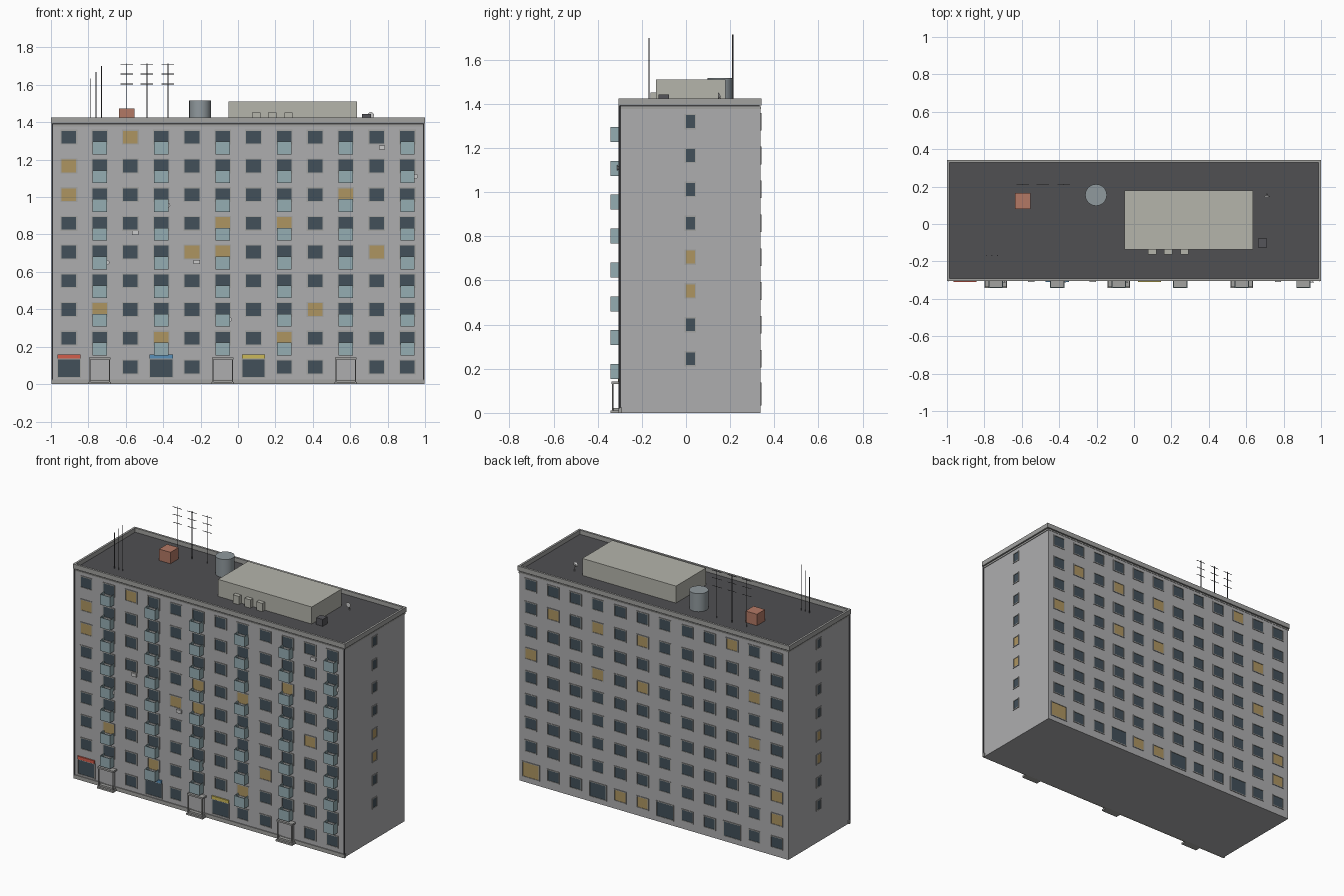
import bpy, bmesh, math
from mathutils import Matrix, Vector

if "Cube" in bpy.data.objects:
    bpy.data.objects.remove(bpy.data.objects["Cube"])


def mat(name, r, g, b):
    m = bpy.data.materials.new(name)
    m.diffuse_color = (r, g, b, 1)
    m.use_nodes = True
    m.node_tree.nodes["Principled BSDF"].inputs["Base Color"].default_value = m.diffuse_color
    return m


WALL = mat("wall_grey", .42, .42, .43)
TRIM = mat("trim_grey", .36, .36, .35)
HUT = mat("hut_grey", .46, .46, .41)
ROOF = mat("roof_felt", .08, .08, .085)
GLASS = mat("dark_glass", .055, .08, .10)
LIT = mat("lit_glass", .42, .30, .12)
PANEL = mat("balcony_panel", .30, .42, .45)
METAL = mat("dark_metal", .09, .09, .10)
TANK = mat("tank_metal", .28, .32, .34)
BRICK = mat("brick", .45, .19, .13)
LIGHT = mat("light_plastic", .65, .65, .63)


class Part:
    """Collects boxes and rods into one named object."""

    def __init__(self, name, material):
        self.name, self.material, self.bm = name, material, bmesh.new()

    def box(self, x0, x1, y0, y1, z0, z1):
        m = Matrix.Translation(((x0 + x1) / 2, (y0 + y1) / 2, (z0 + z1) / 2)) @ \
            Matrix.Diagonal((abs(x1 - x0), abs(y1 - y0), abs(z1 - z0), 1))
        bmesh.ops.create_cube(self.bm, size=1, matrix=m)

    def rod(self, a, b, r, n=6, r2=None):
        a, b = Vector(a), Vector(b)
        d = b - a
        m = Matrix.Translation((a + b) / 2) @ d.to_track_quat('Z', 'Y').to_matrix().to_4x4()
        res = bmesh.ops.create_cone(self.bm, cap_ends=True, segments=n, radius1=r,
                                    radius2=r if r2 is None else r2, depth=d.length, matrix=m)
        if n > 8:
            for f in {f for v in res['verts'] for f in v.link_faces}:
                f.smooth = len(f.verts) == 4
                if not f.smooth:
                    for e in f.edges:
                        e.smooth = False

    def done(self):
        me = bpy.data.meshes.new(self.name)
        self.bm.to_mesh(me)
        self.bm.free()
        me.materials.append(self.material)
        bpy.context.collection.objects.link(bpy.data.objects.new(self.name, me))


FY, BY, SX = -.30, .338, .99          # front, back and side wall planes
COL = [-.904 + .1645 * i for i in range(12)]
ROW = [1.32 - .1535 * r for r in range(9)]

# main block, plinth, cornice
p = Part("main_block", WALL)
p.box(-SX, SX, FY, BY, 0, 1.382)
p.done()
p = Part("plinth", TRIM)
p.box(-.997, .997, FY - .006, FY + .01, 0, .025)
p.done()
p = Part("cornice_band", TRIM)
p.box(-.994, .994, FY - .003, BY + .002, 1.378, 1.388)
p.done()
p = Part("parapet", TRIM)
x, y0, y1, t = 1.0, -.306, .342, .014
for a in ((-x, x, y0, y0 + t), (-x, x, y1 - t, y1), (-x, -x + t, y0 + t, y1 - t), (x - t, x, y0 + t, y1 - t)):
    p.box(*a, 1.394, 1.425)
p.done()
p = Part("roof_deck", ROOF)
p.box(-.99, .99, -.296, .332, 1.38, 1.397)
p.done()
p = Part("corner_pipes", METAL)
for s in (-1, 1):
    p.rod((s * .993, FY - .002, .02), (s * .993, FY - .002, 1.395), .005, 8)
p.done()

# windows: frame bars around a thin pane, on any of the four walls
frames, dark, lit = Part("window_frames", TRIM), Part("dark_panes", GLASS), Part("lit_panes", LIT)


def window(side, c, z, w, h, on):
    def put(part, u0, u1, z0, z1, d):
        if side == 'front':
            part.box(u0, u1, FY - d, FY + .002, z0, z1)
        elif side == 'back':
            part.box(u0, u1, BY - .002, BY + d, z0, z1)
        else:
            s = 1 if side == 'right' else -1
            part.box(s * (SX - .002), s * (SX + d), u0, u1, z0, z1)
    w, h, b = w / 2, h / 2, .006
    put(lit if on else dark, c - w + b, c + w - b, z - h + b, z + h - b, .001)
    put(frames, c - w, c + w, z + h - b, z + h, .004)
    put(frames, c - w, c + w, z - h, z - h + b, .004)
    for s in (-1, 1):
        put(frames, c + s * w, c + s * (w - b), z - h + b, z + h - b, .004)


FRONT_LIT = {(2, 0), (0, 1), (0, 2), (9, 2), (5, 3), (7, 3), (4, 4), (5, 4), (10, 4),
             (1, 6), (8, 6), (3, 7), (7, 7)}
BACK_LIT = {(9, 0), (3, 1), (5, 1), (1, 1), (0, 3), (10, 2), (5, 3), (3, 3), (10, 4),
            (11, 6), (11, 7), (4, 8), (5, 8), (0, 8)}
for r, z in enumerate(ROW):
    for i, cx in enumerate(COL):
        if r < 8 or i not in (0, 1, 3, 5, 6, 9):
            window('front', cx, z, .09, .08, (i, r) in FRONT_LIT)
        elif i in (0, 3, 6):
            window('front', cx, .085, .13, .105, False)
        big = r == 8 and i % 3 == 0
        window('back', -cx, .085 if big else z, .13 if big else .09, .105 if big else .08, (i, r) in BACK_LIT)
    if r < 8:
        for side in ('left', 'right'):
            window(side, .02, z, .052, .07, r in (4, 5))
for q in (frames, dark, lit):
    q.done()

# balconies: slab, three panels
slab, panel = Part("balcony_slabs", TRIM), Part("balcony_panels", PANEL)
for cx in COL[1::2]:
    for z in ROW[:8]:
        b, t = z - .092, z - .024
        slab.box(cx - .037, cx + .037, -.341, FY, b, b + .008)
        panel.box(cx - .038, cx + .038, -.342, -.337, b, t)
        for s in (-1, 1):
            panel.box(cx + s * .038, cx + s * .033, -.337, FY, b, t)
slab.done()
panel.done()

# entrances: steps, posts, canopy, door
porch, door = Part("entrance_porches", TRIM), Part("entrance_doors", WALL)
for i in (1, 5, 9):
    cx = COL[i]
    porch.box(cx - .06, cx + .06, -.342, FY, 0, .011)
    porch.box(cx - .052, cx + .052, -.328, FY, .011, .022)
    porch.box(cx - .058, cx + .058, -.338, FY, .131, .142)
    for s in (-1, 1):
        porch.rod((cx + s * .052, -.332, .01), (cx + s * .052, -.332, .133), .004)
    door.box(cx - .045, cx + .045, FY - .004, FY, .02, .125)
porch.done()
door.done()

# shop awnings
for i, name, c in ((0, "red", (.65, .11, .07)), (3, "blue", (.10, .28, .48)), (6, "yellow", (.60, .48, .10))):
    p = Part(name + "_awning", mat(name, *c))
    p.box(COL[i] - .062, COL[i] + .062, FY - .009, FY, .137, .157)
    p.done()

# air conditioners and small wall dishes
p = Part("air_conditioners", LIGHT)
for cx, z in ((.77, 1.265), (-.55, .807), (-.22, .652)):
    p.box(cx - .017, cx + .017, FY - .011, FY, z - .011, z + .011)
p.done()
p = Part("wall_dishes", LIGHT)
for cx, z in ((.95, 1.11), (-.375, .957), (-.70, .65), (-.045, .345)):
    p.rod((cx, -.312, z), (cx, -.306, z), .013, 12, .006)
    p.rod((cx, -.308, z), (cx, FY, z), .002)
p.done()

# rooftop structures
p = Part("roof_hut", HUT)
p.box(-.052, .637, -.135, .18, 1.39, 1.51)
p.done()
p = Part("hut_vents", HUT)
for cx in (.097, .183, .27):
    p.box(cx - .022, cx + .022, -.162, -.13, 1.39, 1.452)
p.done()
p = Part("water_tank", TANK)
p.rod((-.203, .155, 1.39), (-.203, .155, 1.517), .058, 24)
p.done()
p = Part("brick_chimney", BRICK)
p.box(-.637, -.553, .08, .165, 1.39, 1.473)
p.done()
p = Part("roof_unit", METAL)
p.box(.663, .711, -.125, -.077, 1.39, 1.443)
p.done()
p = Part("roof_dish", LIGHT)
p.rod((.71, .145, 1.437), (.71, .153, 1.437), .017, 16, .008)
p.rod((.71, .153, 1.437), (.71, .16, 1.39), .003)
p.done()

# aerials with crossbars, and plain masts
p = Part("aerials", METAL)
for cx in (-.595, -.487, -.375):
    p.rod((cx, .212, 1.39), (cx, .212, 1.715), .0025)
    for z in (1.605, 1.658, 1.707):
        p.rod((cx - .033, .212, z), (cx + .033, .212, z), .002)
p.done()
p = Part("masts", METAL)
for cx, z in ((-.79, 1.635), (-.76, 1.67), (-.73, 1.70)):
    p.rod((cx, -.168, 1.39), (cx, -.168, z), .0025)
p.done()
